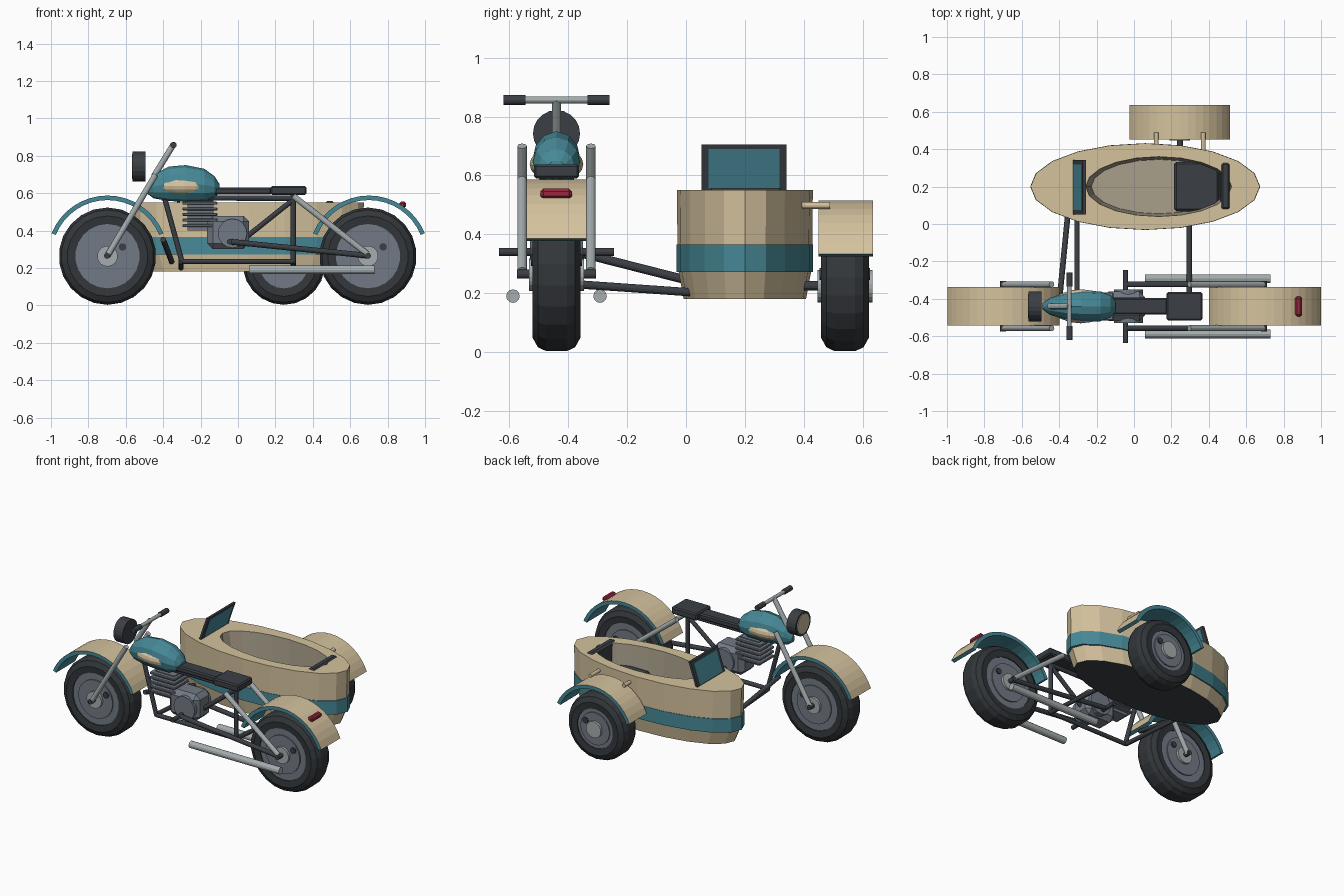
import bpy, bmesh, math
from mathutils import Vector

if "Cube" in bpy.data.objects:
    bpy.data.objects.remove(bpy.data.objects["Cube"])

def material(name, rgb):
    m = bpy.data.materials.new(name)
    m.diffuse_color = (*rgb, 1)
    m.use_nodes = True
    m.node_tree.nodes["Principled BSDF"].inputs["Base Color"].default_value = m.diffuse_color
    return m

CREAM = material("cream paint", (.66, .54, .34))
TEAL = material("teal paint", (.062, .25, .31))
DARK = material("dark trim", (.043, .050, .060))
TYRE = material("tyre rubber", (.033, .038, .043))
GREY = material("engine grey", (.17, .195, .235))
CHROME = material("light metal", (.38, .42, .43))
RED = material("lamp red", (.32, .02, .045))
TAN = material("cabin tan", (.40, .35, .26))
LENS = material("headlamp lens", (.58, .50, .32))

BY = -0.44  # bike centre plane

def finish(name, bm, mats, bevel=0, seg=1):
    bmesh.ops.recalc_face_normals(bm, faces=bm.faces)
    me = bpy.data.meshes.new(name)
    bm.to_mesh(me)
    bm.free()
    ob = bpy.data.objects.new(name, me)
    bpy.context.collection.objects.link(ob)
    for m in mats:
        me.materials.append(m)
    if bevel:
        mod = ob.modifiers.new("bevel", "BEVEL")
        mod.width, mod.segments = bevel, seg
    return ob

def box(name, x, y, z, mat, bevel=0, lean=0):
    """Box from (min, max) pairs; lean moves the top along x."""
    bm = bmesh.new()
    bmesh.ops.create_cube(bm, size=1)
    for v in bm.verts:
        c = v.co.copy()
        v.co = [p[0] + (p[1] - p[0]) * (k + .5) for p, k in zip((x, y, z), c)]
        v.co.x += lean * (c.z + .5)
    return finish(name, bm, [mat], bevel)

def tube(name, a, b, r, mat, sides=12):
    a, b = Vector(a), Vector(b)
    bm = bmesh.new()
    bmesh.ops.create_cone(bm, cap_ends=True, segments=sides, radius1=r, radius2=r, depth=(b - a).length)
    q = (b - a).to_track_quat('Z', 'Y')
    for v in bm.verts:
        v.co = q @ v.co + (a + b) / 2
    return finish(name, bm, [mat])

def loft(name, rings, mats, pick=lambda band, col: 0, closed=False, caps=(0, 0)):
    bm = bmesh.new()
    vs = [[bm.verts.new(p) for p in ring] for ring in rings]
    n = len(vs[0])
    for i in range(len(vs) if closed else len(vs) - 1):
        p, q = vs[i], vs[(i + 1) % len(vs)]
        for j in range(n):
            k = (j + 1) % n
            bm.faces.new((p[j], p[k], q[k], q[j])).material_index = pick(i, j)
    if not closed:
        bm.faces.new(vs[0]).material_index = caps[0]
        bm.faces.new(vs[-1]).material_index = caps[1]
    return finish(name, bm, mats)

def wheel(name, x, y, r):
    z = r + .003
    # tyre cross-section as (radius, offset along axle)
    prof = [(r, -.035), (r, .035), (r - .013, .063), (r - .045, .081), (r - .088, .076),
            (r - .088, -.076), (r - .045, -.081), (r - .013, -.063)]
    rings = []
    for i in range(22):
        a = math.tau * (i + .5) / 22
        rings.append([(x + p * math.cos(a), y + o, z + p * math.sin(a)) for p, o in prof])
    loft(name + "_tyre", rings, [TYRE], closed=True)
    for part, rad, half, mat in (("rim", r - .08, .07, GREY), ("disc", r * .49, .078, GREY),
                                 ("hub", .055, .094, CHROME)):
        tube(f"{name}_{part}", (x, y - half, z), (x, y + half, z), rad, mat, 22)
    tube(name + "_stud", (x + r * .31, y - .086, z + r * .19), (x + r * .31, y + .086, z + r * .19), .02, DARK)

def fender(name, x, y, z, r, half):
    rings = []
    for i in range(17):
        a = math.radians(22 + 136 * i / 16)
        c, s = math.cos(a), math.sin(a)
        rings.append([(x + p * c, y + o, z + p * s) for p, o in
                      ((r, -half), (r, half), (r - .024, half), (r - .024, -half))])
    loft(name, rings, [CREAM, TEAL], lambda i, j: 0 if j == 0 else 1, caps=(1, 1))

# wheels and fenders
wheel("front_wheel", -.698, BY, .26)
wheel("rear_wheel", .695, BY, .26)
wheel("sidecar_wheel", .245, .54, .22)
fender("front_fender", -.698, BY, .265, .322, .102)
fender("rear_fender", .70, BY, .265, .322, .102)
fender("sidecar_fender", .245, .543, .225, .29, .092)
box("tail_lamp", (.862, .898), (-.495, -.387), (.52, .555), RED, .01)

# fork, swingarm, shocks and exhausts on both sides
for side, s in (("right", -1), ("left", 1)):
    y = BY + s * .117
    tube(side + "_fork", (-.70, y, .262), (-.44, y, .70), .016, CHROME)
    tube(side + "_swingarm", (-.04, y, .34), (.70, y, .265), .015, DARK)
    tube(side + "_shock", (.295, y, .585), (.69, y, .275), .016, CHROME)
    tube(side + "_exhaust", (.06, BY + s * .148, .19), (.73, BY + s * .148, .19), .023, CHROME)
    tube(side + "_grip", (-.345, BY + s * .105, .857), (-.345, BY + s * .18, .857), .017, DARK)
for nm, x in (("front", -.70), ("rear", .695)):
    tube(nm + "_axle", (x, BY - .135, .265), (x, BY + .135, .265), .016, DARK)
tube("steering_stem", (-.45, BY, .69), (-.345, BY, .86), .016, CHROME)
tube("handlebar", (-.345, BY - .11, .857), (-.345, BY + .11, .857), .012, CHROME)

# headlamp
tube("headlamp_shell", (-.563, BY, .742), (-.495, BY, .742), .08, DARK, 20)
tube("headlamp_lens", (-.568, BY, .742), (-.56, BY, .742), .066, LENS, 20)

# fuel tank: egg-shaped loft with cream side panels
tank = []
for x, hy, lo, hi in ((-.49, .015, .60, .64), (-.45, .045, .572, .70), (-.37, .07, .558, .742),
                      (-.28, .082, .553, .75), (-.18, .08, .556, .73), (-.125, .06, .575, .69),
                      (-.10, .03, .60, .65)):
    tank.append([(x, BY + hy * math.cos(math.tau * i / 12),
                  (lo + hi) / 2 + (hi - lo) / 2 * math.sin(math.tau * i / 12)) for i in range(12)])
loft("fuel_tank", tank, [TEAL])
bm = bmesh.new()
bmesh.ops.create_uvsphere(bm, u_segments=16, v_segments=10, radius=1)
for v in bm.verts:
    v.co = (-.285 + v.co.x * .158, BY + v.co.y * .091, .638 + v.co.z * .06)
finish("tank_side_panels", bm, [CREAM])

# seat
box("seat_front", (-.13, .18), (BY - .044, BY + .044), (.592, .63), DARK, .008)
box("seat_rear", (.175, .365), (BY - .077, BY + .077), (.59, .638), DARK, .008)

# frame tubes in the centre plane
for nm, a, b in (("top", (-.41, .575), (.30, .572)), ("down", (-.39, .565), (-.30, .235)),
                 ("bottom", (-.30, .235), (.30, .235)), ("seat_post", (.295, .235), (.295, .59)),
                 ("diagonal", (.295, .565), (.0, .33))):
    tube(nm + "_frame_tube", (a[0], BY, a[1]), (b[0], BY, b[1]), .014, DARK)

# engine
box("crankcase", (-.165, .06), (BY - .078, BY + .078), (.302, .478), GREY, .03)
tube("engine_cover", (-.03, BY - .09, .385), (-.03, BY + .09, .385), .078, GREY, 16)
box("cylinder_core", (-.27, -.13), (BY - .05, BY + .05), (.40, .56), GREY)
for i in range(5):
    z = .418 + i * .03
    box(f"cooling_fin_{i + 1}", (-.298, -.11), (BY - .075, BY + .075), (z, z + .016), GREY, .004)
tube("foot_peg_bar", (-.045, BY - .195, .34), (-.045, BY + .195, .34), .014, DARK)

# sidecar struts
tube("strut_upper", (-.40, BY + .02, .352), (-.355, .04, .235), .015, DARK)
tube("strut_front", (-.305, BY, .235), (-.305, .06, .20), .014, DARK)
tube("strut_rear", (.295, BY, .235), (.295, .06, .20), .014, DARK)
tube("sidecar_axle", (.245, .30, .225), (.245, .56, .225), .016, DARK)
for i, x in enumerate((.12, .37)):
    tube(f"fender_stay_{i + 1}", (x, .37, .498), (x, .49, .498), .012, CREAM)

# sidecar tub: outer shell with proud stripe, flat rim, cabin opening and floor
shell = [(.06, .56, .208, .18), (.06, .598, .225, .272), (.06, .615, .232, .272), (.06, .615, .232, .365),
         (.06, .608, .229, .365), (.06, .613, .231, .55), (.132, .39, .16, .55), (.132, .36, .145, .30)]
rings = [[(cx + rx * math.cos(math.tau * i / 20), .20 + ry * math.sin(math.tau * i / 20), z)
          for i in range(20)] for cx, rx, ry, z in shell]
loft("sidecar_tub", rings, [CREAM, TEAL, TAN, DARK],
     lambda i, j: 1 if i in (1, 2, 3) else 2 if i == 6 else 0, caps=(3, 2))

# sidecar seat and windscreen
box("sidecar_cushion", (.215, .455), (.068, .332), (.30, .41), DARK, .012)
box("sidecar_backrest", (.455, .505), (.075, .33), (.32, .558), DARK, .012, lean=.01)
box("windscreen_frame", (-.328, -.312), (.052, .342), (.545, .705), DARK, lean=.055)
box("windscreen_glass", (-.326, -.306), (.076, .318), (.556, .69), TEAL, lean=.046)
